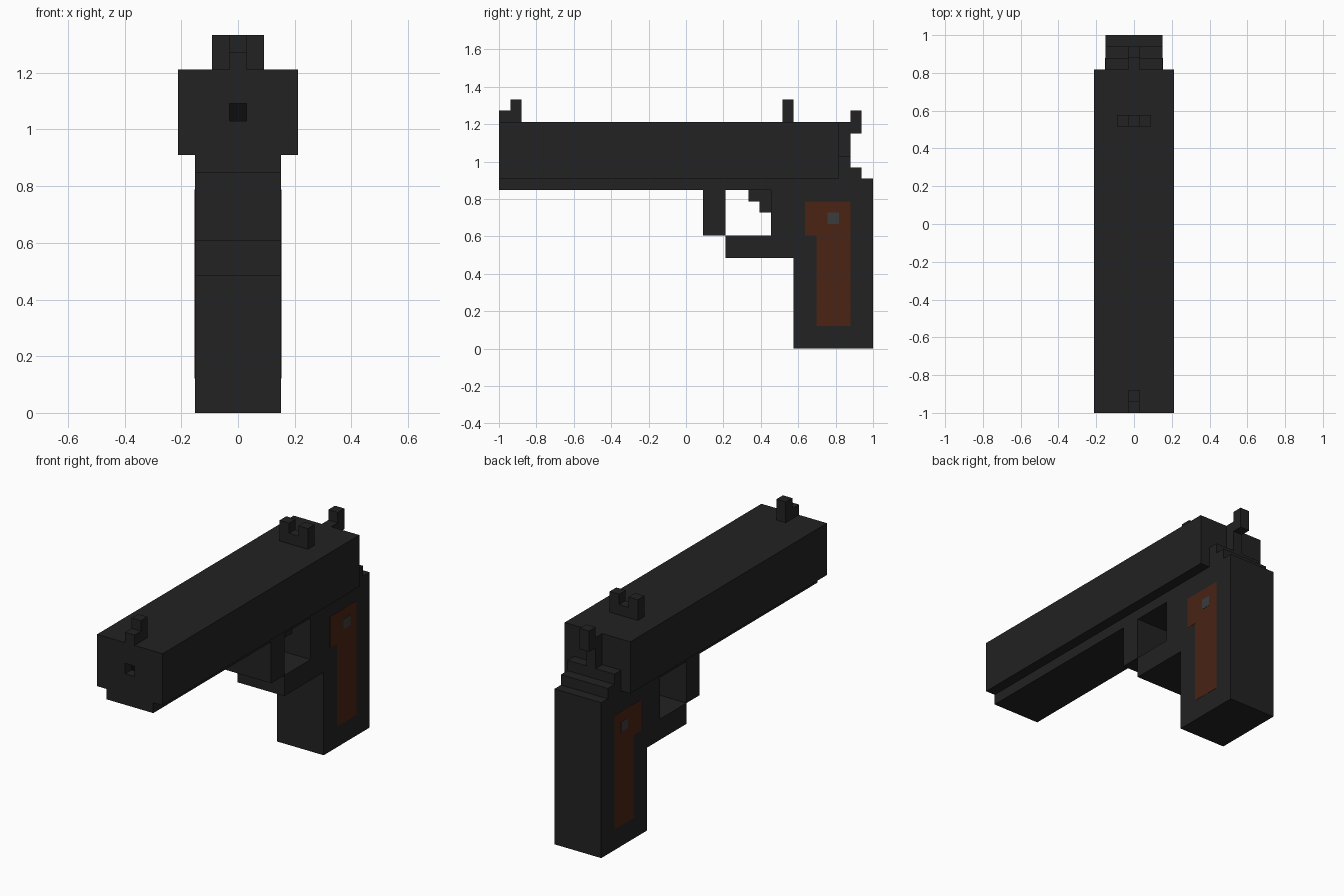
import bpy, bmesh

if "Cube" in bpy.data.objects:
    bpy.data.objects.remove(bpy.data.objects["Cube"])

U = 2 / 33  # one block; y is counted from the muzzle, z from the ground


def material(name, rgb):
    m = bpy.data.materials.new(name)
    m.diffuse_color = (*rgb, 1)
    m.use_nodes = True
    m.node_tree.nodes["Principled BSDF"].inputs["Base Color"].default_value = m.diffuse_color
    return m


STEEL = material("dark_steel", (0.016, 0.016, 0.016))
BLACK = material("bore_black", (0.004, 0.004, 0.004))
WOOD = material("brown_wood", (0.068, 0.017, 0.007))
GREY = material("screw_grey", (0.045, 0.045, 0.045))


def extrude(name, profile, x0, x1, mat=STEEL):
    """Extrude a (y, z) block profile from x0 to x1 blocks."""
    bm = bmesh.new()
    face = bm.faces.new([bm.verts.new((x0 * U, y * U - 1, z * U)) for y, z in profile])
    new = bmesh.ops.extrude_face_region(bm, geom=[face])["geom"]
    bmesh.ops.translate(bm, vec=((x1 - x0) * U, 0, 0),
                        verts=[v for v in new if isinstance(v, bmesh.types.BMVert)])
    bmesh.ops.recalc_face_normals(bm, faces=bm.faces)
    mesh = bpy.data.meshes.new(name)
    bm.to_mesh(mesh)
    bm.free()
    mesh.materials.append(mat)
    obj = bpy.data.objects.new(name, mesh)
    bpy.context.collection.objects.link(obj)
    return obj


def box(name, x0, x1, y0, y1, z0, z1, mat=STEEL):
    return extrude(name, [(y0, z0), (y1, z0), (y1, z1), (y0, z1)], x0, x1, mat)


# Slide with a square muzzle recess
slide = box("slide", -3.5, 3.5, 0, 30, 15, 20)
cutter = box("muzzle_cutter", -0.5, 0.5, -1, 1, 17, 18)
cutter.hide_render = True
cutter.hide_viewport = True
cut = slide.modifiers.new("muzzle", "BOOLEAN")
cut.object = cutter
cut.solver = "EXACT"
box("bore", -0.5, 0.5, 0.98, 1.02, 17, 18, BLACK)

# Frame and grip in one profile, stepped at the back
extrude("frame", [(0, 14), (24, 14), (24, 10), (26, 10), (26, 0), (33, 0), (33, 15),
                  (32, 15), (32, 16), (31, 16), (31, 17), (30, 17), (30, 15), (0, 15)],
        -2.5, 2.5)

# Trigger guard and trigger
box("guard_front", -2.5, 2.5, 18, 20, 10, 14)
box("guard_bottom", -2.5, 2.5, 20, 26, 8, 10)
extrude("trigger", [(22, 14), (22, 13), (23, 13), (23, 12), (24, 12), (24, 14)], -0.5, 0.5)

# Sights and hammer
extrude("front_sight", [(0, 20), (2, 20), (2, 22), (1, 22), (1, 21), (0, 21)], -0.5, 0.5)
box("rear_sight_base", -1.5, 1.5, 25, 26, 20, 21)
extrude("hammer", [(30, 17), (31, 17), (31, 19), (32, 19), (32, 21), (31, 21),
                   (31, 20), (30, 20)], -0.5, 0.5)

# Mirrored parts: rear sight posts, grip panels, grip screws
for side, s in (("right", 1), ("left", -1)):
    box("rear_sight_post_" + side, s * 0.5, s * 1.5, 25, 26, 21, 22)
    extrude("grip_panel_" + side, [(28, 2), (31, 2), (31, 13), (27, 13), (27, 10), (28, 10)],
            s * 2.4, s * 2.52, WOOD)
    box("grip_screw_" + side, s * 2.4, s * 2.54, 29, 30, 11, 12, GREY)
